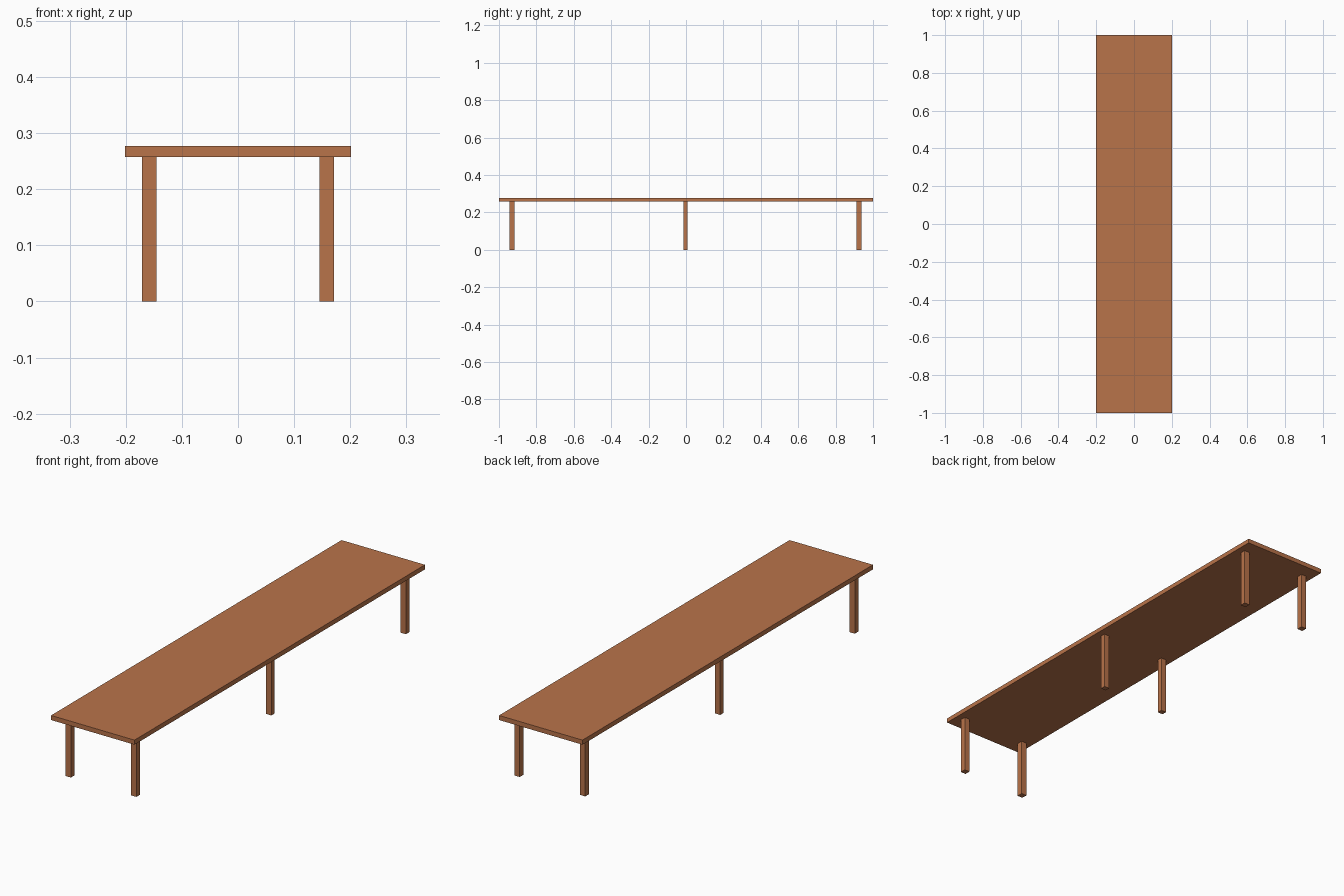
import bpy

if "Cube" in bpy.data.objects:
    bpy.data.objects.remove(bpy.data.objects["Cube"])

wood = bpy.data.materials.new("warm brown wood")
wood.diffuse_color = (0.485, 0.172, 0.068, 1)
wood.use_nodes = True
wood.node_tree.nodes["Principled BSDF"].inputs["Base Color"].default_value = wood.diffuse_color


def box(name, centre, size):
    bpy.ops.mesh.primitive_cube_add(size=1, location=centre)
    ob = bpy.context.object
    ob.name = name
    ob.scale = size
    bpy.ops.object.transform_apply(location=False, rotation=False, scale=True)
    ob.data.materials.append(wood)
    return ob


HEIGHT, THICK, LEG = 0.277, 0.02, 0.026
leg_height = HEIGHT - THICK

# Long flat top
box("table_top", (0, 0, HEIGHT - THICK / 2), (0.402, 2.0, THICK))

# Three pairs of square legs
for row, y in (("front", -0.931), ("middle", -0.003), ("back", 0.925)):
    for side, x in (("left", -0.158), ("right", 0.158)):
        box(f"{row}_{side}_leg", (x, y, leg_height / 2),
            (LEG, 0.023 if row == "middle" else LEG, leg_height))
